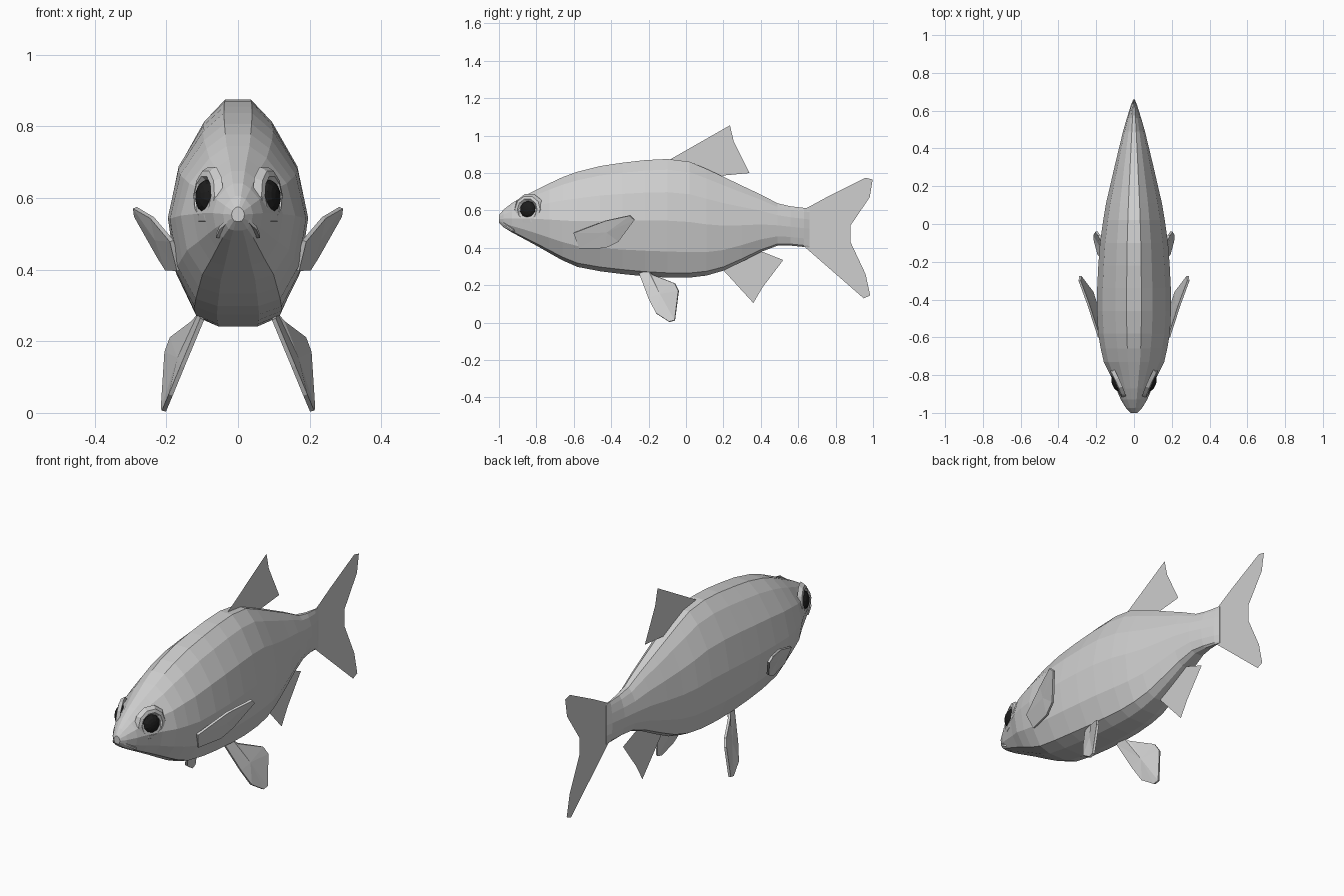
import bpy, bmesh, math
from mathutils import Vector, Matrix

if "Cube" in bpy.data.objects:
    bpy.data.objects.remove(bpy.data.objects["Cube"])


def material(name, grey):
    m = bpy.data.materials.new(name)
    m.diffuse_color = (grey, grey, grey, 1)
    m.use_nodes = True
    m.node_tree.nodes["Principled BSDF"].inputs["Base Color"].default_value = m.diffuse_color
    return m


SKIN = material("grey_scales", 0.62)
BLACK = material("black_eye", 0.012)


def finish(name, bm, mat):
    bmesh.ops.recalc_face_normals(bm, faces=bm.faces)
    mesh = bpy.data.meshes.new(name)
    bm.to_mesh(mesh)
    bm.free()
    ob = bpy.data.objects.new(name, mesh)
    bpy.context.collection.objects.link(ob)
    mesh.materials.append(mat)
    return ob


def loft(bm, rings, caps=True, closed=True):
    rows = [[bm.verts.new(p) for p in r] for r in rings]
    n = len(rows[0])
    for a, b in zip(rows, rows[1:]):
        for i in range(n if closed else n - 1):
            j = (i + 1) % n
            bm.faces.new((a[i], a[j], b[j], b[i]))
    if caps:
        bm.faces.new(rows[0])
        bm.faces.new(rows[-1])


# Body: stations along the length (y, bottom z, top z, half width)
stations = [
    (-1.00, .535, .575, .018), (-.975, .51, .605, .042), (-.93, .482, .64, .070),
    (-.87, .45, .675, .095), (-.80, .412, .71, .125), (-.73, .372, .745, .160),
    (-.66, .333, .778, .176), (-.58, .298, .807, .190), (-.46, .275, .837, .196),
    (-.34, .260, .855, .195), (-.22, .248, .869, .189), (-.10, .241, .875, .180),
    (.02, .241, .860, .163), (.11, .252, .822, .148), (.20, .278, .780, .127),
    (.30, .326, .732, .104), (.40, .378, .685, .080), (.49, .412, .638, .058),
    (.56, .412, .622, .038), (.63, .405, .614, .016), (.66, .402, .610, .004)]
# Half cross-section (fraction of half width, fraction of height)
half = [(.30, 0), (.62, .04), (.89, .22), (1, .48), (.85, .72), (.5, .91), (.2, 1)]
section = half + [(-x, t) for x, t in reversed(half)]
bm = bmesh.new()
loft(bm, [[(w * x, y, lo + (hi - lo) * t) for x, t in section]
          for y, lo, hi, w in stations])
finish("body", bm, SKIN)


# Flat fins on the centre line, outlines in (y, z)
def flat_fin(name, outline):
    bm = bmesh.new()
    bm.faces.new([bm.verts.new((0, y, z)) for y, z in outline])
    finish(name, bm, SKIN)


flat_fin("tail_fin", [(.64, .61), (.76, .675), (.96, .775), (.998, .765), (.982, .67),
                      (.88, .52), (.88, .43), (.96, .26), (.985, .145), (.95, .13),
                      (.64, .40)])
flat_fin("dorsal_fin", [(-.09, .87), (.235, 1.055), (.255, .97), (.34, .80), (.18, .785)])
flat_fin("anal_fin", [(.20, .28), (.36, .105), (.41, .19), (.52, .335), (.38, .39)])


# Paired fins: thin blades mirrored left and right
def paired_fin(name, points, thickness):
    for side, label in ((1, "right"), (-1, "left")):
        bm = bmesh.new()
        rim = [bm.verts.new((side * x, y, z)) for x, y, z in points]
        hub = bm.verts.new(sum((v.co for v in rim), Vector()) / len(rim))
        for i, v in enumerate(rim):
            bm.faces.new((v, rim[(i + 1) % len(rim)], hub))
        ob = finish(label + "_" + name, bm, SKIN)
        mod = ob.modifiers.new("blade", "SOLIDIFY")
        mod.thickness = thickness
        mod.offset = 0


paired_fin("pectoral_fin", [
    (.185, -.60, .48), (.165, -.57, .398), (.198, -.43, .40), (.22, -.36, .435),
    (.285, -.275, .55), (.288, -.30, .573), (.24, -.43, .545)], .012)
paired_fin("pelvic_fin", [
    (.10, -.25, .262), (.105, -.20, .278), (.125, -.18, .257), (.185, -.06, .21),
    (.20, -.04, .17), (.21, -.06, .012), (.207, -.09, .005), (.188, -.16, .05),
    (.155, -.20, .13)], .012)

# Eyes with a raised faceted rim around each
for side, label in ((1, "right"), (-1, "left")):
    normal = Vector((side * .91, -.40, .08)).normalized()
    turn = normal.to_track_quat('Z', 'Y').to_matrix().to_4x4()
    place = Matrix.Translation((side * .090, -.845, .605)) @ turn

    bm = bmesh.new()
    bmesh.ops.create_uvsphere(bm, u_segments=10, v_segments=8, radius=.046)
    bmesh.ops.transform(bm, matrix=place @ Matrix.Diagonal((1, 1, .55, 1)), verts=bm.verts)
    finish(label + "_eye", bm, BLACK)

    bm = bmesh.new()
    rings = [[(r * math.cos(math.tau * i / 10), r * math.sin(math.tau * i / 10), h)
              for i in range(10)]
             for r, h in ((.088, -.014), (.074, .006), (.058, .010), (.044, -.006))]
    loft(bm, rings, caps=False)
    bmesh.ops.transform(bm, matrix=place, verts=bm.verts)
    finish(label + "_eye_rim", bm, SKIN)

# Down-turned lip: small square section swept around the snout
lip_half = [(.028, -.978, .538), (.047, -.955, .518), (.056, -.92, .495)]
path = [(-x, y, z) for x, y, z in reversed(lip_half)] + [(0, -.99, .55)] + lip_half
bm = bmesh.new()
loft(bm, [[(x * k, y + dy, z + dz) for k, dy, dz in
           ((1.1, -.006, .004), (1.1, -.004, -.007), (.8, .012, -.007), (.8, .012, .010))]
          for x, y, z in path])
finish("lip", bm, SKIN)
